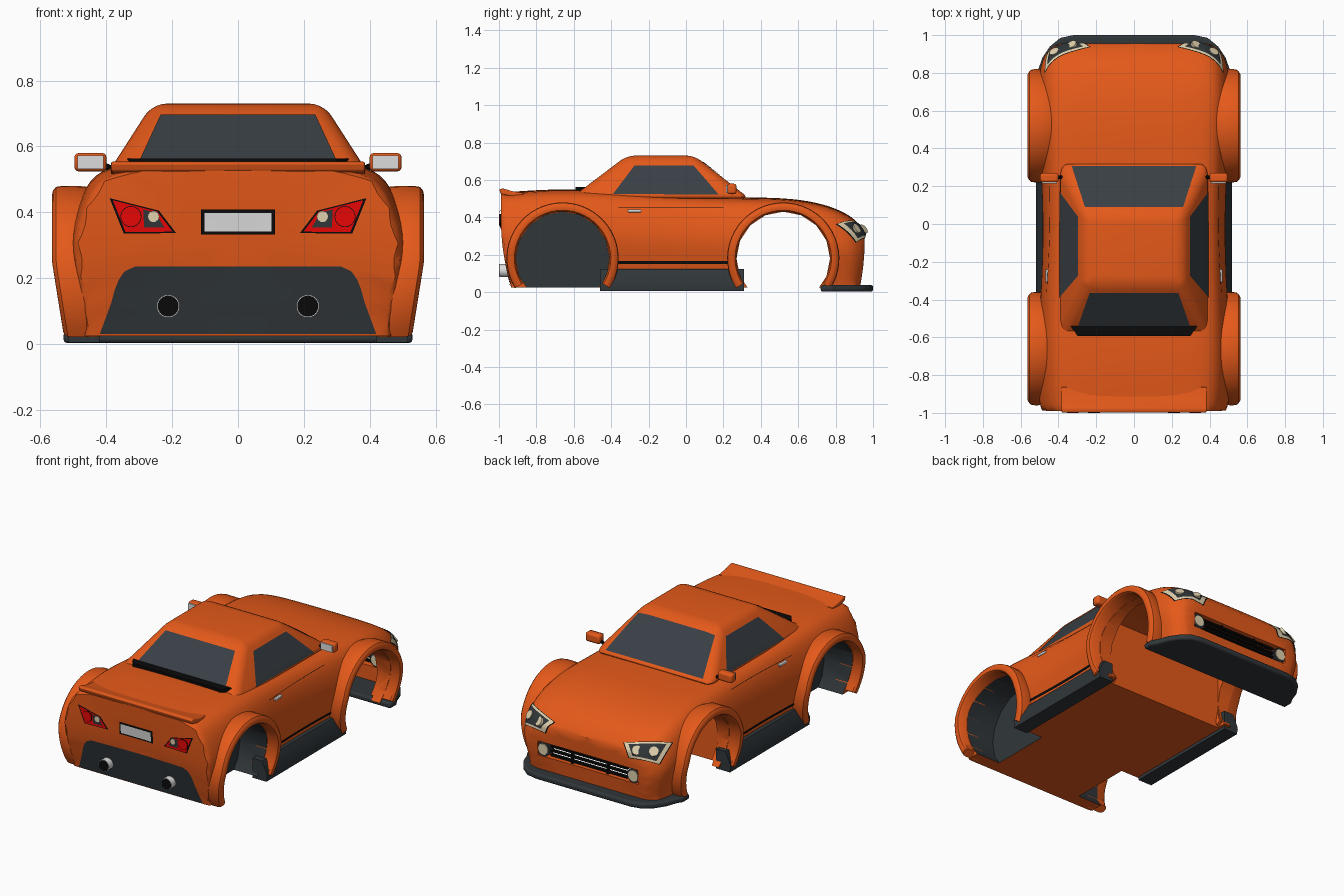
import bpy, bmesh, math
from mathutils import Vector, Matrix
from mathutils.bvhtree import BVHTree

if "Cube" in bpy.data.objects:
    bpy.data.objects.remove(bpy.data.objects["Cube"])


def material(name, rgb):
    m = bpy.data.materials.new(name)
    m.use_nodes = True
    m.diffuse_color = (*rgb, 1)
    m.node_tree.nodes["Principled BSDF"].inputs["Base Color"].default_value = (*rgb, 1)
    return m


ORANGE = material("orange paint", (0.78, 0.10, 0.010))
GLASS = material("dark glass", (0.040, 0.050, 0.058))
DARK = material("dark grey trim", (0.030, 0.037, 0.042))
BLACK = material("black", (0.003, 0.003, 0.003))
RED = material("red lens", (0.92, 0.002, 0.002))
SILVER = material("silver", (0.72, 0.72, 0.72))
CREAM = material("cream lens", (0.75, 0.64, 0.42))


def finish(name, bm, mat, bevel=0, segments=3):
    mesh = bpy.data.meshes.new(name)
    bm.to_mesh(mesh)
    bm.free()
    ob = bpy.data.objects.new(name, mesh)
    bpy.context.collection.objects.link(ob)
    mesh.materials.append(mat)
    if bevel:
        mod = ob.modifiers.new("bevel", "BEVEL")
        mod.width, mod.segments = bevel, segments
    return ob


def activate(ob):
    bpy.ops.object.select_all(action="DESELECT")
    bpy.context.view_layer.objects.active = ob
    ob.select_set(True)


def apply_all(ob):
    activate(ob)
    for mod in list(ob.modifiers):
        bpy.ops.object.modifier_apply(modifier=mod.name)


def prism(name, outline, axis, lo, hi, mat, bevel=0):
    """Extrude a flat outline along one axis."""
    bm = bmesh.new()
    rings = []
    for t in (lo, hi):
        ring = []
        for p in outline:
            co = list(p)
            co.insert(axis, t)
            ring.append(bm.verts.new(co))
        rings.append(ring)
        bm.faces.new(ring)
    for i in range(len(outline)):
        bm.faces.new((rings[0][i - 1], rings[0][i], rings[1][i], rings[1][i - 1]))
    bmesh.ops.recalc_face_normals(bm, faces=bm.faces)
    return finish(name, bm, mat, bevel)


def box(name, centre, size, mat, bevel=0):
    bm = bmesh.new()
    bmesh.ops.create_cube(bm, size=1, matrix=Matrix.Translation(centre) @ Matrix.Diagonal((*size, 1)))
    return finish(name, bm, mat, bevel)


def rod(name, centre, d, r, depth, mat, sides=24):
    bm = bmesh.new()
    turn = Vector(d).to_track_quat("Z", "Y").to_matrix().to_4x4()
    bmesh.ops.create_cone(bm, cap_ends=True, segments=sides, radius1=r, radius2=r, depth=depth,
                          matrix=Matrix.Translation(centre) @ turn)
    return finish(name, bm, mat)


def surface(ob):
    bm = bmesh.new()
    bm.from_mesh(ob.data)
    tree = BVHTree.FromBMesh(bm)
    bm.free()
    return tree


def land(tree, p, d):
    hit = tree.ray_cast(p + d, -d)[0]
    return hit if hit else tree.find_nearest(p)[0]


def patch(name, tree, left, right, d, mat, off=0.004, n=8):
    """Thin plate between two edge lines, laid on a surface seen along d."""
    d = Vector(d).normalized()
    bm = bmesh.new()
    rows = []
    for i in range((len(left) - 1) * n + 1):
        k = min(i // n, len(left) - 2)
        t = i / n - k
        a = Vector(left[k]).lerp(Vector(left[k + 1]), t)
        b = Vector(right[k]).lerp(Vector(right[k + 1]), t)
        rows.append([bm.verts.new(land(tree, a.lerp(b, j / n), d) + d * off) for j in range(n + 1)])
    for r0, r1 in zip(rows, rows[1:]):
        for j in range(n):
            bm.faces.new((r0[j], r0[j + 1], r1[j + 1], r1[j]))
    bm.normal_update()
    bmesh.ops.reverse_faces(bm, faces=[f for f in bm.faces if f.normal.dot(d) < 0])
    return finish(name, bm, mat)


def quad_patch(name, tree, c, d, mat, off=0.004, scale=1):
    c = [Vector(p) for p in c]
    mid = sum(c, Vector()) / 4
    c = [mid + (p - mid) * scale for p in c]
    return patch(name, tree, [c[0], c[3]], [c[1], c[2]], d, mat, off)


# Body shell: stations of y, top height, shoulder half width, widest half width
stations = [(-.98, .53, .40, .49), (-.93, .536, .415, .51), (-.66, .553, .43, .515),
            (-.4, .54, .42, .495), (-.05, .515, .41, .48), (.25, .505, .42, .49),
            (.52, .505, .435, .51), (.70, .48, .435, .51), (.82, .44, .425, .50),
            (.905, .39, .40, .475), (.957, .325, .35, .405)]
BOTTOM = .025
bm = bmesh.new()
crease = bm.edges.layers.float.new("crease_edge")
rings = []
for y, top, ws, wm in stations:
    half = [(.91 * wm, 0), (.93 * wm, .12), (.98 * wm, .36), (1.01 * wm, .55),
            ((ws + wm) / 2 + .018, .78), (ws + .012, .95), (.82 * ws, 1)]
    ring = half + [(0, 1.004)] + [(-x, f) for x, f in reversed(half)]
    verts = []
    for x, f in ring:
        z = BOTTOM + f * (top - BOTTOM)
        dy = 0
        if y < -.95:
            dy = .45 * min(0, z - .38) ** 2 - .012
        elif y > .95:
            dy = -.4 * max(0, .28 - z) ** 2
        verts.append(bm.verts.new((x, y + dy, z)))
    rings.append(verts)
count = len(rings[0])
for a, b in zip(rings, rings[1:]):
    for i in range(count):
        bm.faces.new((a[i - 1], a[i], b[i], b[i - 1]))
for ring in (rings[0], rings[-1]):
    for e in bm.faces.new(ring).edges:
        e[crease] = .7
for e in bm.edges:
    if all(v.co.z < BOTTOM + .005 for v in e.verts):
        e[crease] = 1
bmesh.ops.recalc_face_normals(bm, faces=bm.faces)
body = finish("body_shell", bm, ORANGE)
sub = body.modifiers.new("smooth", "SUBSURF")
sub.levels = 2
apply_all(body)
skin = surface(body)

# Wheel openings, engine bay and grille opening
AXLE_Z, REAR, FRONT = .18, -.66, .52
cutters = [prism("cut_bay", [(.27, -.1), (.27, .44), (.6, .44), (.8, .37), (.905, .28), (.905, -.1)],
                 0, -.405, .405, ORANGE),
           rod("cut_front", (0, FRONT, AXLE_Z), (1, 0, 0), .25, 1.4, ORANGE, 16),
           box("cut_grille", (0, .95, .172), (.68, .3, .09), ORANGE)]
for s in (1, -1):
    cutters.append(rod("cut_rear", (s * .55, REAR, AXLE_Z), (1, 0, 0), .25, .5, ORANGE, 16))
for c in cutters:
    c.hide_render = True
    mod = body.modifiers.new("cut", "BOOLEAN")
    mod.operation, mod.solver, mod.object = "DIFFERENCE", "EXACT", c
apply_all(body)
for c in cutters:
    bpy.data.objects.remove(c)
while len(body.data.materials) > 1:
    body.data.materials.pop()
body.data.materials.append(DARK)

# Clear stray bits under the open bay, darken the rear wheel wells
bm = bmesh.new()
bm.from_mesh(body.data)
stray = [f for f in bm.faces if all(v.co.z < .035 and .275 < v.co.y < .9 for v in f.verts)
         and any(abs(v.co.x) < .38 for v in f.verts)]
bmesh.ops.delete(bm, geom=stray, context="FACES")
bmesh.ops.delete(bm, geom=[e for e in bm.edges if not e.link_faces], context="EDGES")
for f in bm.faces:
    well = all(math.hypot(v.co.y - REAR, v.co.z - AXLE_Z) < .252 for v in f.verts)
    floor = all(v.co.z < BOTTOM + .005 for v in f.verts)
    f.material_index = 1 if well and not floor else 0
bm.to_mesh(body.data)
bm.free()

# Cabin with rounded edges
bm = bmesh.new()
low = [bm.verts.new(p + (.50,)) for p in ((-.408, -.62), (.408, -.62), (.408, .34), (-.408, .34))]
high = [bm.verts.new(p + (.73,)) for p in ((-.26, -.316), (.26, -.316), (.26, .045), (-.26, .045))]
bm.faces.new(low)
bm.faces.new(high)
for i in range(4):
    bm.faces.new((low[i - 1], low[i], high[i], high[i - 1]))
bmesh.ops.recalc_face_normals(bm, faces=bm.faces)
cabin = finish("cabin", bm, ORANGE, .042, 5)
apply_all(cabin)
glass = surface(cabin)

# Windows
quad_patch("windshield", glass, [(-.33, .308, .5), (.33, .308, .5), (.26, .09, .7), (-.26, .09, .7)],
           (0, 0, 1), GLASS)
quad_patch("rear_window", glass, [(-.298, -.545, .5), (.298, -.545, .5), (.235, -.365, .7), (-.235, -.365, .7)],
           (0, 0, 1), GLASS)
prism("rear_louver", [(-.335, -.54), (.335, -.54), (.30, -.592), (-.30, -.592)], 2, .535, .563, BLACK)

# Tail: valance, plate, lip
valance = [(.42, .03), (.405, .07), (.385, .125), (.374, .165), (.362, .195), (.345, .22), (.312, .236)]
patch("rear_valance", skin, [(-x, -.98, z) for x, z in valance], [(x, -.98, z) for x, z in valance],
      (0, -1, 0), DARK, n=5)
for name, w, h, z, mat, off in (("plate_frame", .113, .038, .37, BLACK, .005), ("plate", .102, .028, .37, SILVER, .009)):
    quad_patch(name, skin, [(-w, -.98, z - h), (w, -.98, z - h), (w, -.98, z + h), (-w, -.98, z + h)],
               (0, -1, 0), mat, off)
prism("spoiler_lip", [(-.86, .53), (-.93, .54), (-.98, .555), (-.999, .55), (-.99, .525), (-.9, .505)],
      0, -.385, .385, ORANGE, .006)

# Splitter and grille bars
half = [(.32, 1.0), (.39, .985), (.445, .94), (.485, .88), (.51, .81), (.53, .78), (.53, .72)]
prism("front_splitter", half + [(-x, y) for x, y in reversed(half)], 2, .003, .038, DARK, .012)
for i in range(3):
    box("grille_bar", (0, .93, .145 + i * .027), (.52, .02, .011), BLACK)
for x in (-.12, .12):
    box("grille_post", (x, .925, .172), (.014, .015, .09), BLACK)


def flare(name, s, yc):
    """Wheel arch: a profile of radius and x swept around the axle."""
    profile = [(.25, .42), (.25, .55), (.258, .562), (.272, .565), (.286, .562),
               (.297, .553), (.30, .535), (.299, .465), (.28, .42)]
    bm = bmesh.new()
    rows = []
    steps = 36
    for i in range(steps + 1):
        a = math.radians(-32 + 244 * i / steps)
        row = []
        for r, x in profile:
            z = AXLE_Z + r * math.sin(a)
            x -= max(0, .25 - z) * .16
            row.append(bm.verts.new((s * x, yc + r * math.cos(a), z)))
        rows.append(row)
    for a, b in zip(rows, rows[1:]):
        for j in range(len(profile)):
            bm.faces.new((a[j - 1], a[j], b[j], b[j - 1]))
    bm.faces.new(rows[0])
    bm.faces.new(rows[-1])
    bmesh.ops.recalc_face_normals(bm, faces=bm.faces)
    finish(name, bm, ORANGE)


# Everything that comes in left and right pairs
for s, side in ((1, "left"), (-1, "right")):
    flare(side + "_rear_arch", s, REAR)
    flare(side + "_front_arch", s, FRONT)
    prism(side + "_sill", [(s * x, z) for x, z in ((.42, .005), (.515, .005), (.52, .05), (.485, .125), (.42, .125))],
          1, -.46, .31, DARK)
    quad_patch(side + "_side_window", glass,
               [(s * .4, -.39, .525), (s * .4, .175, .522), (s * .3, .04, .678), (s * .3, -.275, .678)],
               (s, 0, 0), GLASS)
    for name, z, h, y0, y1 in (("side_molding", .158, .008, -.4, .26), ("door_line", .452, .0012, -.36, .2)):
        quad_patch(side + "_" + name, skin,
                   [(0, y0, z - h), (0, y1, z - h), (0, y1, z + h), (0, y0, z + h)], (s, 0, 0), BLACK)
    grip = land(skin, Vector((0, -.275, .435)), Vector((s, 0, 0)))
    box(side + "_door_handle", grip, (.016, .07, .016), SILVER, .004)

    # Mirror
    box(side + "_mirror", (s * .448, .245, .552), (.098, .05, .056), ORANGE, .014)
    box(side + "_mirror_glass", (s * .448, .219, .552), (.08, .008, .042), SILVER)
    rod(side + "_mirror_stalk", (s * .392, .247, .535), (s, 0, .4), .010, .04, BLACK, 10)

    # Tail light
    back = Vector((0, -1, 0))
    lamp = [(s * .39, -.98, .443), (s * .24, -.98, .405), (s * .188, -.98, .337), (s * .347, -.98, .335)]
    quad_patch(side + "_tail_frame", skin, lamp, back, BLACK, .004)
    quad_patch(side + "_tail_lens", skin, lamp, back, RED, .007, .9)
    quad_patch(side + "_tail_inner", skin, [(s * .288, -.98, .409), (s * .25, -.98, .399),
               (s * .224, -.98, .354), (s * .285, -.98, .354)], back, DARK, .009)
    for name, x, r, mat, h in (("brake_ring", .325, .032, BLACK, .02), ("brake_lamp", .325, .03, RED, .024),
                               ("reverse_lamp", .256, .017, CREAM, .026)):
        rod(side + "_" + name, land(skin, Vector((s * x, -.98, .387)), back), back, r, h, mat)
    rod(side + "_tailpipe", (s * .212, -.965, .115), back, .035, .066, SILVER)
    rod(side + "_tailpipe_bore", (s * .212, -.967, .115), back, .032, .066, BLACK)

    # Headlight and fog lamp
    d = Vector((s * .45, .7, .55)).normalized()
    c = [Vector((s * x, y, z)) for x, y, z in
         ((.487, .835, .385), (.245, .95, .362), (.29, .965, .288), (.462, .92, .278))]
    quad_patch(side + "_headlight_edge", skin, c, d, BLACK, .003, 1.05)
    quad_patch(side + "_headlight_rim", skin, c, d, CREAM, .005)
    quad_patch(side + "_headlight", skin, c, d, DARK, .008, .8)
    mid = sum(c, Vector()) / 4
    for k in (-.048, .042):
        p = land(skin, mid + Vector((s * k, -k * .45, 0)), d)
        rod(side + "_headlight_bulb", p, d, .027, .024, CREAM)
    rod(side + "_fog_ring", (s * .305, .925, .172), (0, 1, 0), .044, .04, DARK)
    rod(side + "_fog_lamp", (s * .305, .925, .172), (0, 1, 0), .033, .05, CREAM)

# Smooth shading with sharp edges kept
for ob in list(bpy.context.scene.objects):
    if ob.type == "MESH":
        activate(ob)
        bpy.ops.object.shade_smooth_by_angle(angle=math.radians(35))
